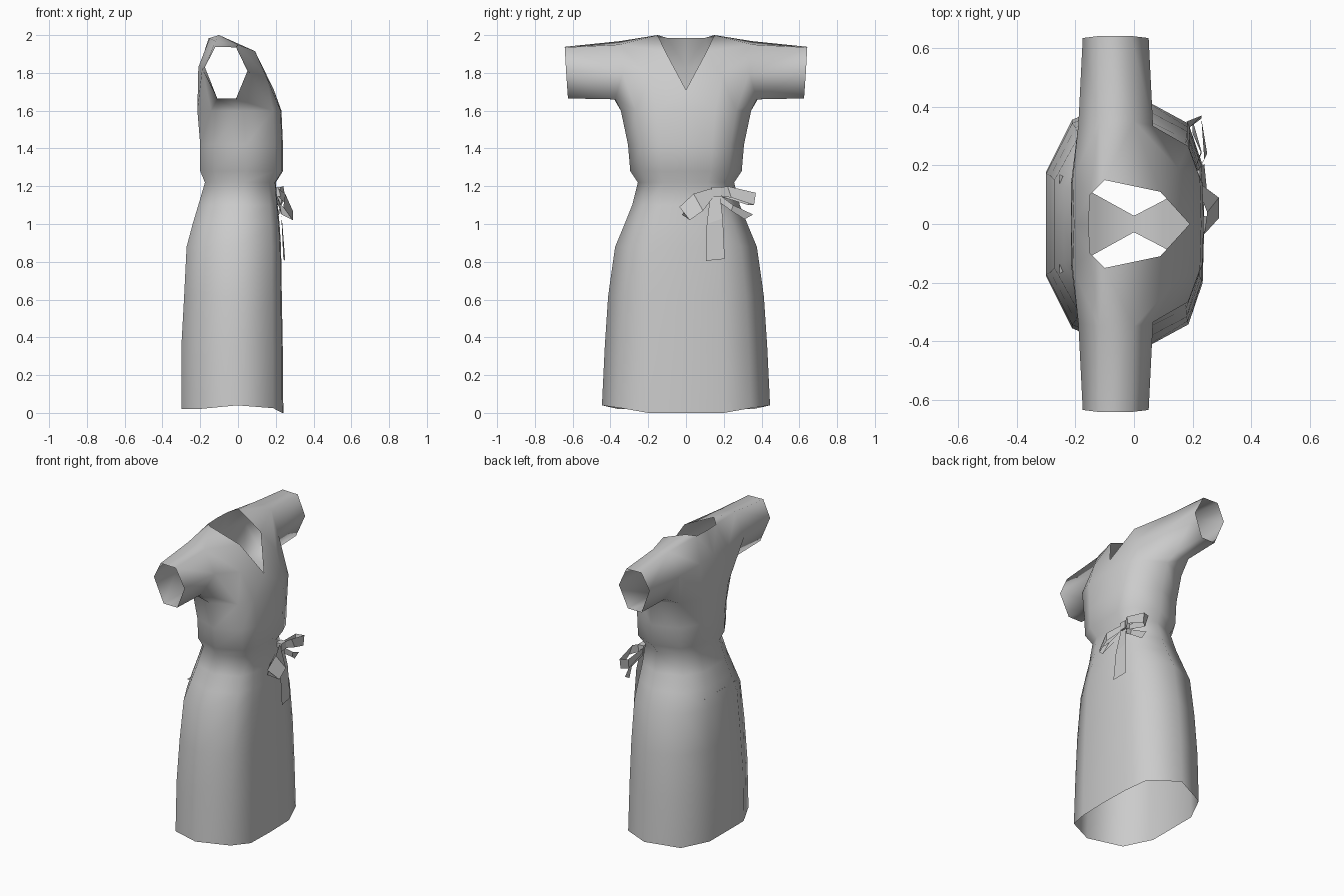
import bpy, bmesh
from mathutils import Vector

if "Cube" in bpy.data.objects:
    bpy.data.objects.remove(bpy.data.objects["Cube"])

grey = bpy.data.materials.new("grey cloth")
grey.diffuse_color = (0.6, 0.6, 0.6, 1)
grey.use_nodes = True
grey.node_tree.nodes["Principled BSDF"].inputs["Base Color"].default_value = grey.diffuse_color


def make(name, verts, faces, smooth=False, mirror=False):
    me = bpy.data.meshes.new(name)
    me.from_pydata(verts, [], faces)
    bm = bmesh.new()
    bm.from_mesh(me)
    bmesh.ops.recalc_face_normals(bm, faces=bm.faces)
    bm.faces.ensure_lookup_table()
    f = bm.faces[0]
    # first face should point away from the vertical axis
    if f.normal.dot(Vector((f.calc_center_median().x, f.calc_center_median().y, 0))) < 0:
        bmesh.ops.reverse_faces(bm, faces=bm.faces)
    bm.to_mesh(me)
    bm.free()
    for p in me.polygons:
        p.use_smooth = smooth
    me.materials.append(grey)
    ob = bpy.data.objects.new(name, me)
    bpy.context.collection.objects.link(ob)
    if mirror:
        m = ob.modifiers.new("mirror", 'MIRROR')
        m.use_axis = (False, True, False)
        m.merge_threshold = 0.001
    return ob


# Half cross-section, from back centre to front centre (unit x, unit y)
section = [(-1, 0), (-1, .4), (-.67, .8), (.1, 1), (.8, .77), (.98, .45), (1, 0)]
hem_z = [.02, .02, .02, .04, .025, .0, .0]
# Skirt and torso levels: height, back x, front x, half width
levels = [(0, -.30, .24, .445), (.35, -.30, .237, .43), (.62, -.285, .232, .412),
          (.88, -.272, .228, .375), (1.0, -.24, .22, .325), (1.1, -.21, .21, .285),
          (1.22, -.175, .20, .255), (1.28, -.20, .238, .295),
          (1.42, -.20, .238, .307), (1.6, -.215, .23, .345)]
verts, faces = [], []
for i, (z, xb, xf, w) in enumerate(levels):
    c, r = (xb + xf) / 2, (xf - xb) / 2
    for k, (u, v) in enumerate(section):
        verts.append((c + r * u, w * v, hem_z[k] if i == 0 else z))
n = len(section)
for i in range(len(levels) - 1):
    for k in range(n - 1):
        a = i * n + k
        faces.append((a, a + 1, a + 1 + n, a + n))

# Named points of the shoulder area, joined to the top torso ring P0..P6
ids = {"P%d" % k: (len(levels) - 1) * n + k for k in range(n)}
points = {
    "N0": (-.155, 0, 1.985), "Nb": (-.15, .10, 1.985), "Ns": (-.10, .15, 2.0),
    "Na": (.09, .11, 1.915), "N6": (.19, 0, 1.71),
    "B0": (-.205, 0, 1.83), "B1": (-.21, .15, 1.83), "Fb": (.15, .19, 1.78),
    # sleeve root
    "Bb": (-.11, .38, 1.66), "Bf": (-.005, .375, 1.66), "Mf": (.065, .335, 1.80),
    "Tf": (0, .35, 1.95), "Tb": (-.12, .35, 1.968), "Mb": (-.19, .34, 1.82),
    # sleeve opening
    "eBb": (-.11, .625, 1.665), "eBf": (-.01, .625, 1.665), "eMf": (.05, .635, 1.81),
    "eTf": (-.01, .642, 1.935), "eTb": (-.12, .642, 1.938), "eMb": (-.175, .635, 1.83)}
for key, co in points.items():
    ids[key] = len(verts)
    verts.append(co)
patches = """P2 P3 Bb|P3 Bf Bb|P3 P4 Bf|P4 Mf Bf|P2 Bb Mb|P4 Fb Mf|P4 P5 Fb|P5 P6 N6
P5 N6 Fb|N6 Na Fb|Fb Na Tf Mf|Na Ns Tf|Ns Tb Tf|P0 P1 B1 B0|P1 P2 Mb B1
B0 B1 Nb N0|B1 Mb Tb Nb|Nb Tb Ns""".replace("\n", "|")
faces += [tuple(ids[k] for k in p.split()) for p in patches.split("|")]
loop = ["Bb", "Bf", "Mf", "Tf", "Tb", "Mb"]
for a, b in zip(loop, loop[1:] + loop[:1]):
    faces.append((ids[a], ids[b], ids["e" + b], ids["e" + a]))
make("dress", verts, faces, smooth=True, mirror=True)

# Inner gusset: a narrow saddle between the two leg openings
gusset = [(-.255, .17, .95), (-.13, .1, .87), (0, .028, .82), (.1, .08, .87), (.215, .15, .95)]
gv = [(x, s * y, z) for x, y, z in gusset for s in (-1, 1)]
make("inner_gusset", gv, [(2 * i, 2 * i + 1, 2 * i + 3, 2 * i + 2) for i in range(4)], smooth=True)


# Bow: each ribbon is a strip between two edge paths
def ribbon(name, a, b):
    m = len(a)
    make(name, a + b, [(i, i + 1, m + i + 1, m + i) for i in range(m - 1)])


ribbon("bow_loop_left",
       [(.21, .14, 1.19), (.25, .04, 1.16), (.24, -.035, 1.09), (.22, .03, 1.11), (.2, .14, 1.17)],
       [(.21, .15, 1.15), (.29, .09, 1.07), (.29, .02, 1.02), (.23, -.02, 1.05), (.2, .14, 1.14)])
ribbon("bow_loop_right",
       [(.21, .16, 1.19), (.24, .22, 1.20), (.23, .37, 1.165), (.18, .35, 1.17), (.19, .17, 1.18)],
       [(.21, .17, 1.15), (.25, .24, 1.14), (.23, .36, 1.10), (.19, .33, 1.10), (.19, .17, 1.15)])
ribbon("bow_tail_long",
       [(.21, .13, 1.16), (.235, .11, 1.0), (.25, .105, .805)],
       [(.21, .18, 1.16), (.23, .195, 1.03), (.24, .205, .815)])
ribbon("bow_tail_short",
       [(.2, .17, 1.16), (.23, .25, 1.10), (.2, .355, 1.05)],
       [(.2, .17, 1.12), (.23, .24, 1.07), (.2, .31, 1.025)])

# Knot
bpy.ops.mesh.primitive_cube_add(size=1, location=(.205, .16, 1.17))
knot = bpy.context.object
knot.name = "bow_knot"
knot.scale = (.04, .05, .05)
knot.data.materials.append(grey)
